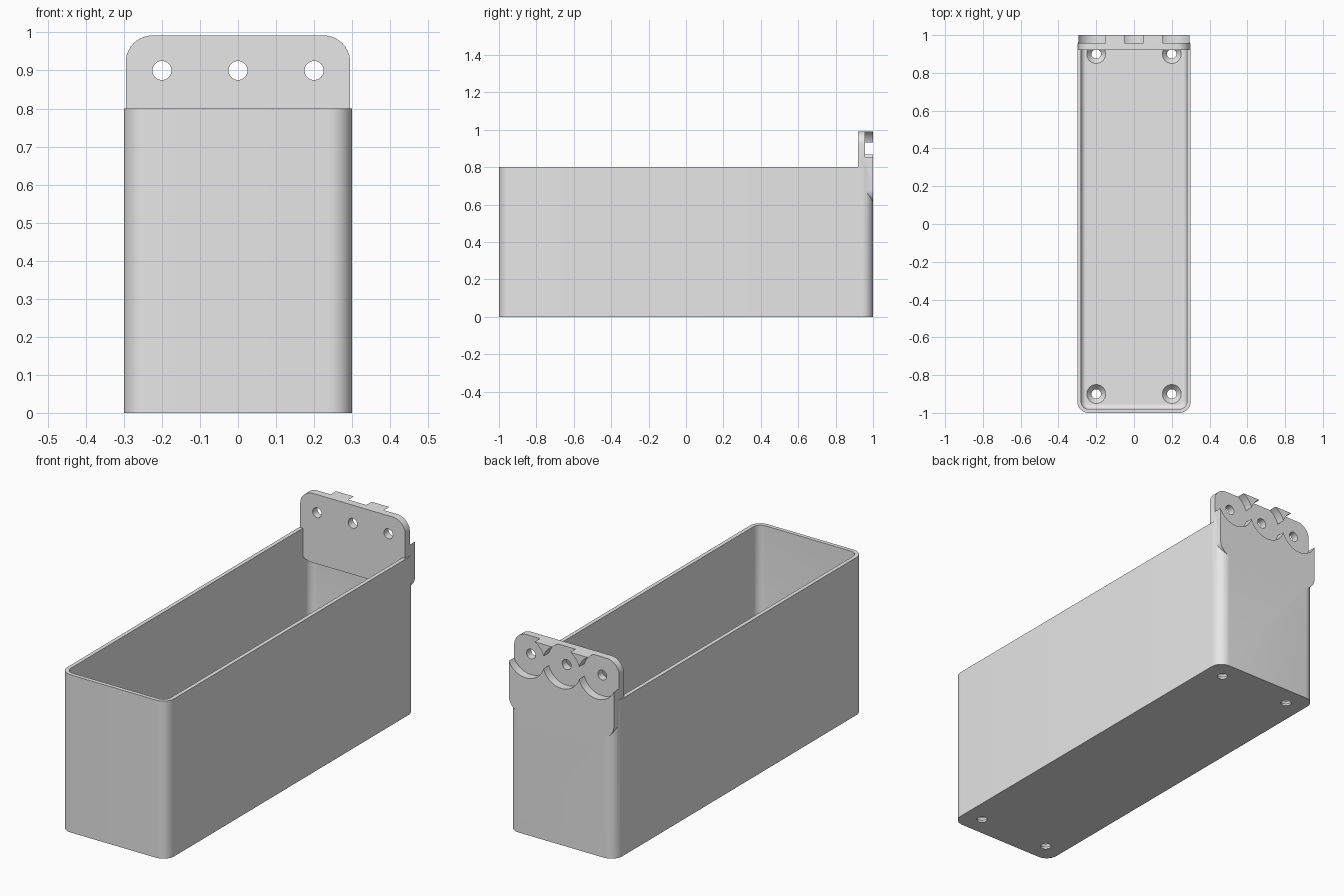
import bpy, bmesh, math
from mathutils import Matrix

cube = bpy.data.objects.get("Cube")
if cube:
    bpy.data.objects.remove(cube, do_unlink=True)

grey = bpy.data.materials.new("light_grey")
grey.use_nodes = True
grey.diffuse_color = (0.8, 0.8, 0.8, 1)
grey.node_tree.nodes["Principled BSDF"].inputs["Base Color"].default_value = (0.8, 0.8, 0.8, 1)


def rounded_rect(hw, hh, r, steps=10):
    """Counter-clockwise outline of a rounded rectangle."""
    pts = []
    for i, (sx, sy) in enumerate([(1, 1), (-1, 1), (-1, -1), (1, -1)]):
        for k in range(steps + 1):
            a = math.pi / 2 * (i + k / steps)
            pts.append((sx * (hw - r) + r * math.cos(a), sy * (hh - r) + r * math.sin(a)))
    return pts


def finish(name, bm):
    bmesh.ops.recalc_face_normals(bm, faces=bm.faces)
    mesh = bpy.data.meshes.new(name)
    bm.to_mesh(mesh)
    bm.free()
    mesh.materials.append(grey)
    ob = bpy.data.objects.new(name, mesh)
    bpy.context.collection.objects.link(ob)
    return ob


def prism(outline, z0, z1, fillet=0.0):
    """Extruded outline, with an optional fillet round the bottom edge."""
    bm = bmesh.new()
    base = bm.faces.new([bm.verts.new((x, y, z0)) for x, y in outline])
    bottom = list(base.edges)
    ext = bmesh.ops.extrude_face_region(bm, geom=[base], use_keep_orig=True)
    for v in ext["geom"]:
        if isinstance(v, bmesh.types.BMVert):
            v.co.z = z1
    if fillet:
        bmesh.ops.bevel(bm, geom=bottom, offset=fillet, segments=5, profile=0.5, affect='EDGES')
    return bm


def cone(name, r1, r2, depth, matrix, segments=48):
    bm = bmesh.new()
    bmesh.ops.create_cone(bm, cap_ends=True, segments=segments, radius1=r1, radius2=r2,
                          depth=depth, matrix=matrix)
    return finish(name, bm)


def combine(target, other, operation):
    mod = target.modifiers.new(operation, 'BOOLEAN')
    mod.operation, mod.solver, mod.object = operation, 'EXACT', other
    bpy.context.view_layer.objects.active = target
    bpy.ops.object.modifier_apply(modifier=mod.name)
    bpy.data.objects.remove(other, do_unlink=True)


# Open box with rounded corners and a filleted floor
FLOOR = 0.04
box = finish("wall_box", prism(rounded_rect(0.30, 1.0, 0.06), 0, 0.8))
cavity = finish("cavity", prism(rounded_rect(0.28, 0.98, 0.04), FLOOR, 1.0, 0.025))
combine(box, cavity, 'DIFFERENCE')

# Mounting plate at the back, its inner lower edge sloped
bm = prism(rounded_rect(0.295, 0.191, 0.07), 0, 0.08)
bm.transform(Matrix.Translation((0, 1, 0.801)) @ Matrix.Rotation(math.pi / 2, 4, 'X'))
for v in bm.verts:
    if v.co.y < 0.95 and v.co.z < 0.68:
        v.co.z += 0.03 * (0.68 - v.co.z) / 0.07
combine(box, finish("mounting_plate", bm), 'UNION')

# Screw holes and round pockets in the plate
lay = Matrix.Rotation(math.pi / 2, 4, 'X')
for x in (-0.2, 0, 0.2):
    for r, y, depth in ((0.025, 0.95, 0.2), (0.105, 1.007, 0.1)):
        combine(box, cone("bore", r, r, depth, Matrix.Translation((x, y, 0.9)) @ lay), 'DIFFERENCE')

# Countersunk holes in the floor
for x in (-0.2, 0.2):
    for y in (-0.9, 0.9):
        combine(box, cone("sink", 0.025, 0.05, 0.03, Matrix.Translation((x, y, FLOOR - 0.0149))), 'DIFFERENCE')
        combine(box, cone("bore", 0.025, 0.025, 0.06, Matrix.Translation((x, y, 0.01))), 'DIFFERENCE')

bpy.ops.object.select_all(action='DESELECT')
box.select_set(True)
bpy.context.view_layer.objects.active = box
bpy.ops.object.shade_smooth_by_angle(angle=math.radians(30))
